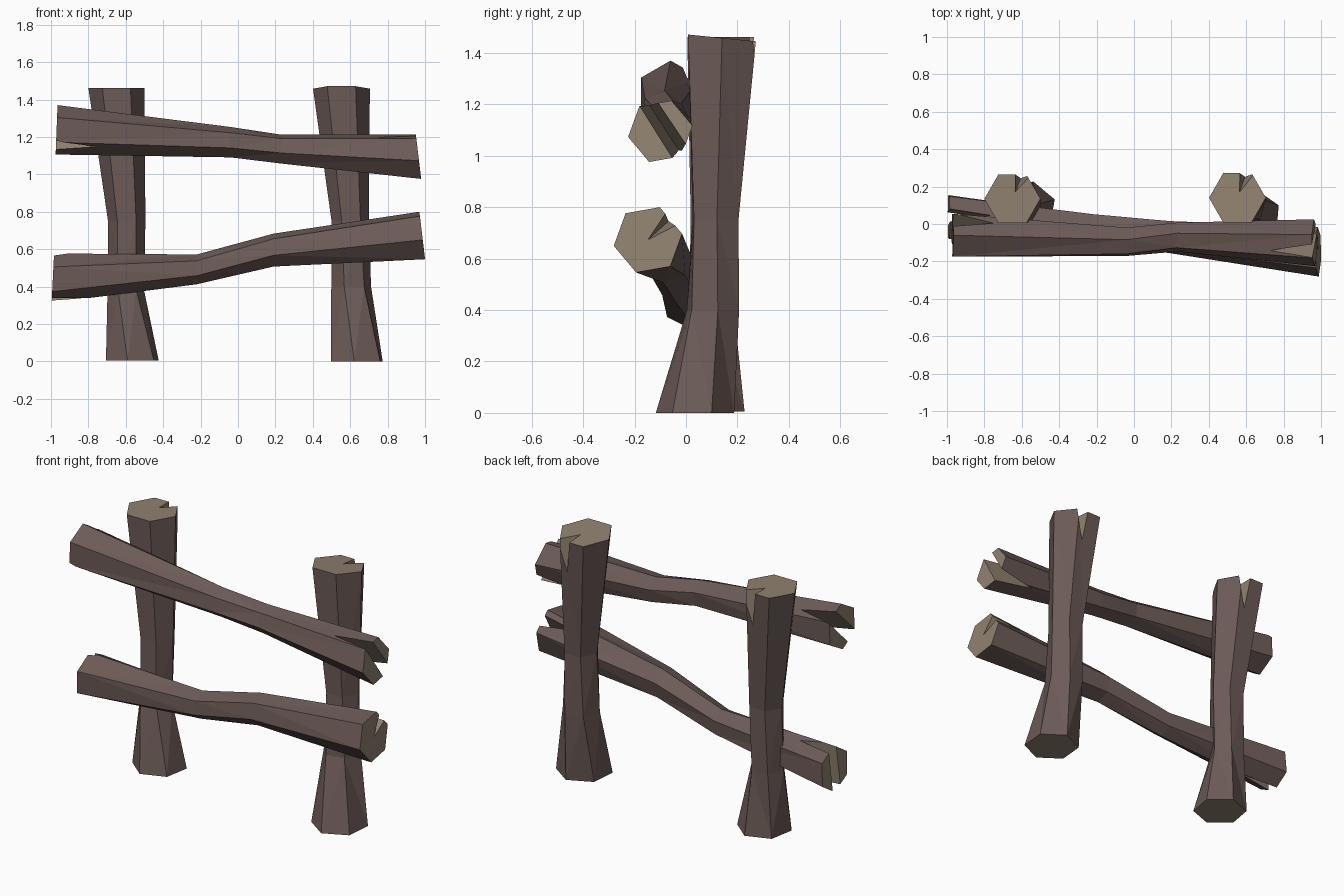
import bpy, bmesh, math
from mathutils import Vector

if "Cube" in bpy.data.objects:
    bpy.data.objects.remove(bpy.data.objects["Cube"])


def material(name, rgb):
    m = bpy.data.materials.new(name)
    m.diffuse_color = (*rgb, 1)
    m.use_nodes = True
    m.node_tree.nodes["Principled BSDF"].inputs["Base Color"].default_value = m.diffuse_color
    return m


MATS = [material("brown bark", (0.15, 0.105, 0.096)),
        material("cut wood", (0.28, 0.22, 0.16))]


def to_object(name, bm):
    bmesh.ops.recalc_face_normals(bm, faces=bm.faces[:])
    me = bpy.data.meshes.new(name)
    bm.to_mesh(me)
    bm.free()
    for m in MATS:
        me.materials.append(m)
    ob = bpy.data.objects.new(name, me)
    bpy.context.collection.objects.link(ob)
    return ob


def log(name, rings, place):
    """Six-sided log; ring = (a, b, height, radius, turn in degrees, tilt)."""
    bm = bmesh.new()
    loops = []
    for a, b, h, r, turn, tilt in rings:
        loop = []
        for i in range(6):
            t = math.radians(turn + 60 * i)
            da, db = r * math.cos(t), r * math.sin(t)
            loop.append(bm.verts.new(place(Vector((a + da, b + db, h + tilt * db)))))
        loops.append(loop)
    for lo, hi in zip(loops, loops[1:]):
        for i in range(6):
            j = (i + 1) % 6
            bm.faces.new((lo[i], lo[j], hi[j], hi[i]))
    bmesh.ops.triangulate(bm, faces=bm.faces[:])
    for cap in (loops[0], loops[-1]):
        bm.faces.new(cap).material_index = 1
    return to_object(name, bm)


def cut(ob, q1, q2, opening, k, place):
    """Cut a V groove with its crease from q1 to q2, widening along opening."""
    o = opening.normalized()
    p = (q2 - q1).cross(o).normalized()
    bm = bmesh.new()
    for q in (q1, q2):
        for off in (Vector(), 0.6 * (o + k * p), 0.6 * (o - k * p)):
            bm.verts.new(place(q + off))
    bmesh.ops.convex_hull(bm, input=bm.verts[:])
    for f in bm.faces:
        f.material_index = 1
    cutter = to_object("groove_cutter", bm)
    cutter.hide_render = True
    mod = ob.modifiers.new("groove", 'BOOLEAN')
    mod.operation = 'DIFFERENCE'
    mod.solver = 'EXACT'
    mod.object = cutter
    bpy.context.view_layer.update()
    dg = bpy.context.evaluated_depsgraph_get()
    me = bpy.data.meshes.new_from_object(ob.evaluated_get(dg))
    ob.modifiers.clear()
    ob.data = me
    bpy.data.objects.remove(cutter)


def direction(deg):
    t = math.radians(deg)
    return Vector((math.cos(t), math.sin(t), 0))


def notch(ob, ring, deg, inset, depth, k, place):
    """Crack running from inside the top end out to one side."""
    c, d = Vector(ring[:3]), direction(deg)
    start = c + d * inset
    v = d * (ring[3] * 0.95 - inset) - Vector((0, 0, depth))
    opening = d * depth + Vector((0, 0, ring[3] * 0.95 - inset))
    cut(ob, start - v * 0.6, start + v * 1.5, opening, k, place)


def split(ob, ring, deg, side, sign, depth, half, place):
    """Fork the whole end of a log."""
    d = direction(deg)
    c = Vector(ring[:3]) - Vector((0, 0, sign * depth))
    c += direction(deg + 90) * side
    cut(ob, c - d * 0.3, c + d * 0.3, Vector((0, 0, sign)), half / depth, place)


upright = lambda v: Vector(v)
sideways = lambda v: Vector((v.z, v.x, v.y))

# Posts
left = [(-0.565, 0.08, 0.005, 0.15, 20, 0), (-0.60, 0.10, 0.38, 0.098, 5, 0),
        (-0.595, 0.105, 0.75, 0.1, 0, 0), (-0.65, 0.135, 1.462, 0.15, 0, 0)]
right = [(0.635, 0.035, 0.0, 0.153, 25, 0), (0.605, 0.105, 0.40, 0.108, 10, 0),
         (0.60, 0.115, 0.75, 0.1, 3, 0), (0.553, 0.14, 1.458, 0.152, 0, -0.1)]
post = log("left_post", left, upright)
notch(post, left[-1], 68, 0.04, 0.26, 0.42, upright)
post = log("right_post", right, upright)
notch(post, right[-1], 70, 0.03, 0.26, 0.38, upright)

# Rails: a = y, b = z, height = x
upper = [(-0.06, 1.238, -0.97, 0.132, 30, 0.04), (-0.095, 1.172, -0.04, 0.082, 22, 0),
         (-0.07, 1.135, 0.23, 0.08, 15, 0), (-0.10, 1.095, 0.965, 0.127, 10, -0.12)]
lower = [(0.037, 0.445, -0.99, 0.132, 33, 0.05), (-0.02, 0.492, -0.22, 0.08, 25, 0),
         (-0.07, 0.595, 0.19, 0.09, 18, 0), (-0.148, 0.673, 0.985, 0.135, 10, -0.12)]
rail = log("upper_rail", upper, sideways)
split(rail, upper[0], 45, 0, -1, 0.22, 0.04, sideways)
split(rail, upper[-1], -57, 0.02, 1, 0.24, 0.035, sideways)
rail = log("lower_rail", lower, sideways)
split(rail, lower[0], 85, 0, -1, 0.22, 0.035, sideways)
notch(rail, lower[-1], 42, 0.0, 0.25, 0.3, sideways)
